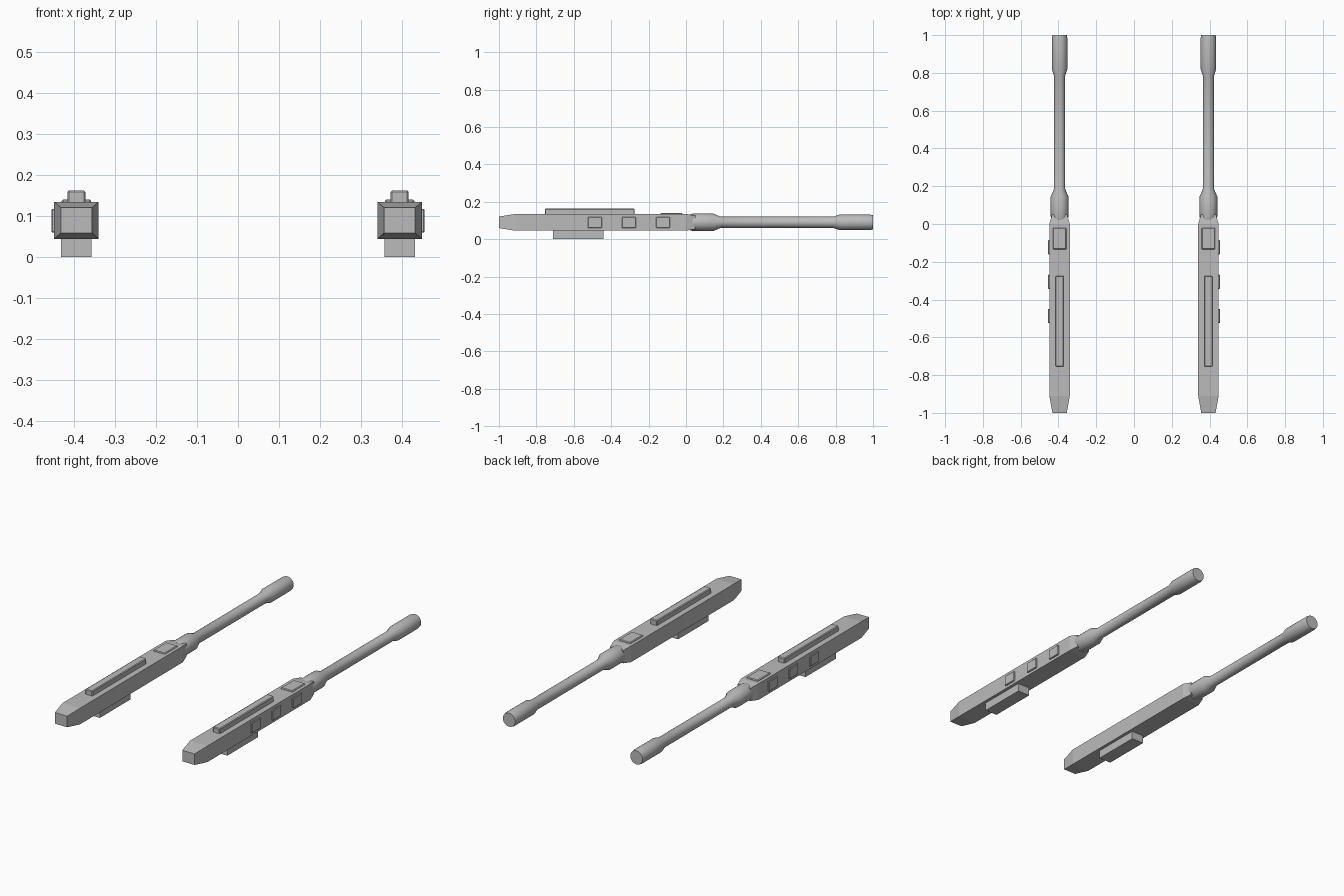
import bpy, bmesh
from math import cos, sin, tau

cube = bpy.data.objects.get("Cube")
if cube:
    bpy.data.objects.remove(cube)

CX, CZ = 0.394, 0.09   # axis of the gun on the +x side

grey = bpy.data.materials.new("gunmetal_grey")
grey.use_nodes = True
grey.diffuse_color = (0.5, 0.5, 0.5, 1)
grey.node_tree.nodes["Principled BSDF"].inputs["Base Color"].default_value = (0.5, 0.5, 0.5, 1)


def finish(name, bm, smooth=False, bevel=0):
    """Turn the bmesh into an object mirrored to the other gun."""
    bmesh.ops.recalc_face_normals(bm, faces=bm.faces)
    mesh = bpy.data.meshes.new(name)
    bm.to_mesh(mesh)
    bm.free()
    mesh.materials.append(grey)
    ob = bpy.data.objects.new(name, mesh)
    bpy.context.collection.objects.link(ob)
    if bevel:
        mod = ob.modifiers.new("bevel", 'BEVEL')
        mod.width, mod.segments = bevel, 1
    mirror = ob.modifiers.new("mirror", 'MIRROR')
    mirror.use_mirror_merge = False
    if smooth:
        bpy.ops.object.select_all(action='DESELECT')
        ob.select_set(True)
        bpy.context.view_layer.objects.active = ob
        bpy.ops.object.shade_smooth_by_angle(angle=0.6)
    return ob


def loft(name, rings, **kw):
    """Skin a list of point rings and cap both ends."""
    bm = bmesh.new()
    loops = [[bm.verts.new(p) for p in ring] for ring in rings]
    n = len(loops[0])
    for a, b in zip(loops, loops[1:]):
        for i in range(n):
            j = (i + 1) % n
            bm.faces.new((a[i], a[j], b[j], b[i]))
    bm.faces.new(loops[0])
    bm.faces.new(loops[-1])
    return finish(name, bm, **kw)


def rect(y, hw, hh):
    return [(CX + sx * hw, y, CZ + sz * hh)
            for sx, sz in ((-1, -1), (1, -1), (1, 1), (-1, 1))]


def circle(y, r, n=24):
    return [(CX + r * cos(tau * i / n), y, CZ + r * sin(tau * i / n)) for i in range(n)]


def box(name, lo, hi, bevel=0):
    corners = [[(x, y, z) for x, z in ((lo[0], lo[2]), (hi[0], lo[2]), (hi[0], hi[2]), (lo[0], hi[2]))]
               for y in (lo[1], hi[1])]
    return loft(name, corners, bevel=bevel)


# Housing with tapered nose and tail
loft("housing", [rect(y, w, h) for y, w, h in
                 ((-1, 0.038, 0.031), (-0.91, 0.054, 0.045),
                  (0, 0.054, 0.045), (0.05, 0.04, 0.036))])

# Sleeve, barrel and muzzle turned as one profile
loft("barrel", [circle(y, r) for y, r in
                ((0.02, 0.042), (0.04, 0.047), (0.145, 0.047), (0.185, 0.03),
                 (0.785, 0.03), (0.82, 0.041), (0.985, 0.041), (1, 0.038))], smooth=True)

# Rail, service hatch and underside block
box("top_rail", (CX - 0.022, -0.755, 0.125), (CX + 0.022, -0.275, 0.163), 0.004)
box("top_hatch", (CX - 0.036, -0.135, 0.125), (CX + 0.036, -0.02, 0.141), 0.004)
box("underside_block", (CX - 0.037, -0.71, 0), (CX + 0.037, -0.44, 0.055))

# Panels along the outer side
for i in range(3):
    y = -0.123 - 0.182 * i
    box(f"side_panel_{i + 1}", (CX + 0.045, y - 0.038, 0.06),
        (CX + 0.061, y + 0.038, 0.118), 0.003)
